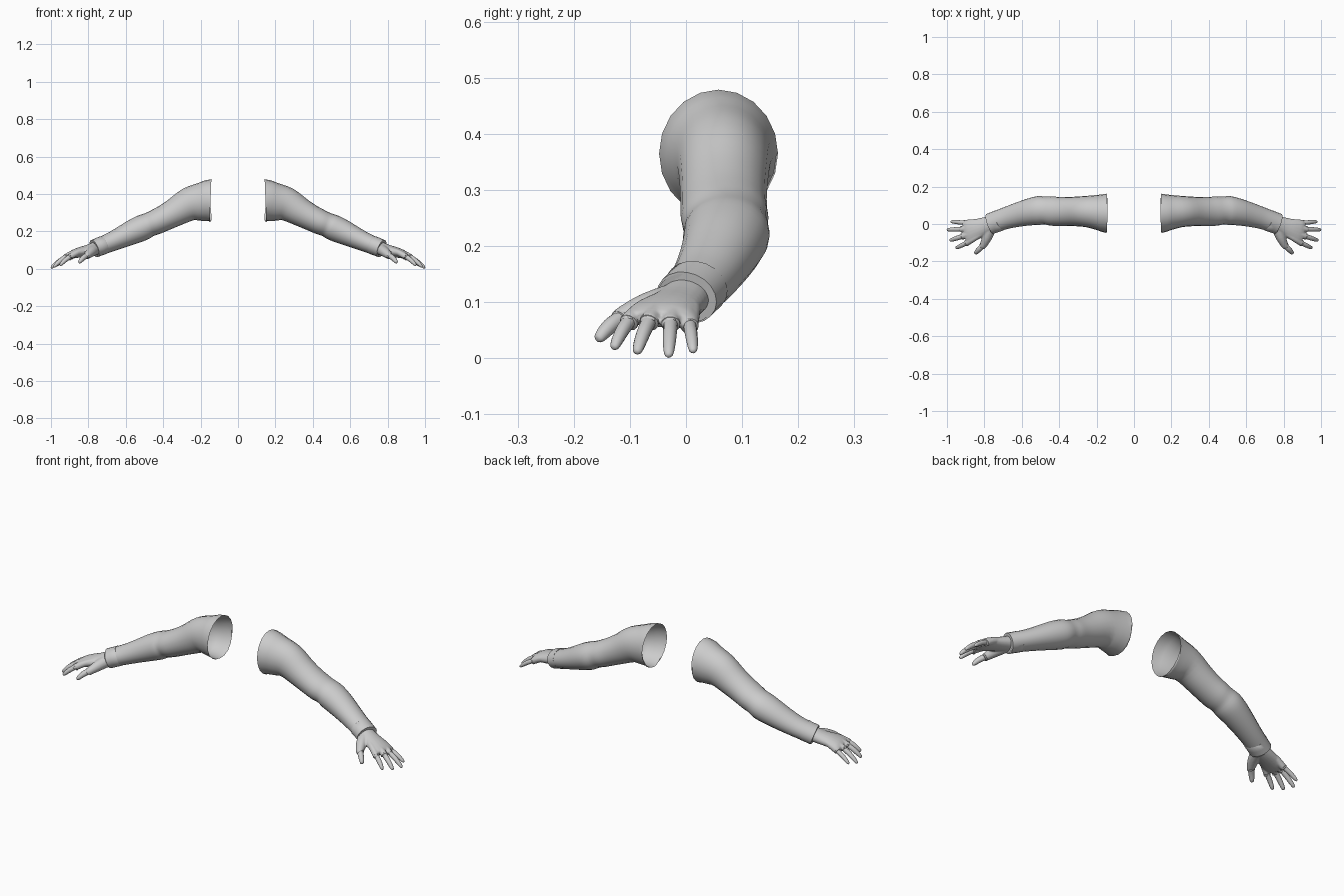
import bpy, bmesh, math
from mathutils import Vector

if "Cube" in bpy.data.objects:
    bpy.data.objects.remove(bpy.data.objects["Cube"])

grey = bpy.data.materials.new("cloth grey")
grey.diffuse_color = (0.6, 0.6, 0.6, 1)
grey.use_nodes = True
grey.node_tree.nodes["Principled BSDF"].inputs["Base Color"].default_value = grey.diffuse_color


def spline(points, steps):
    """Smooth curve through (x, y, z, half_width, half_height) sections."""
    out = []
    n = len(points)
    for i in range(n - 1):
        a, b, c, d = (points[max(0, min(n - 1, i + k))] for k in (-1, 0, 1, 2))
        for s in range(steps):
            t = s / steps
            out.append([0.5 * (2 * q + (r - p) * t + (2 * p - 5 * q + 4 * r - w) * t * t
                               + (3 * q - p - 3 * r + w) * t ** 3)
                        for p, q, r, w in zip(a, b, c, d)])
    out.append(list(points[-1]))
    return out


def tube(bm, points, sides=20, steps=3, cap_start=False, cap_end=False, start_dir=None, roll=0.0):
    """Loft elliptical rings that stay square to the path."""
    secs = spline(points, steps)
    rings = []
    for i, s in enumerate(secs):
        p = Vector(s[:3])
        tan = Vector(secs[min(i + 1, len(secs) - 1)][:3]) - Vector(secs[max(i - 1, 0)][:3])
        if i == 0 and start_dir:
            tan = Vector(start_dir)
        tan.normalize()
        side = Vector((0, math.cos(roll), math.sin(roll)))
        side = (side - tan * side.dot(tan)).normalized()
        up = tan.cross(side)
        rings.append([bm.verts.new(p + side * s[3] * math.cos(a) + up * s[4] * math.sin(a))
                      for a in (2 * math.pi * k / sides for k in range(sides))])
    for r0, r1 in zip(rings, rings[1:]):
        for k in range(sides):
            j = (k + 1) % sides
            bm.faces.new((r0[k], r0[j], r1[j], r1[k]))
    if cap_start:
        bm.faces.new(rings[0][::-1])
    if cap_end:
        bm.faces.new(rings[-1])


def finish(name, bm, remesh=0.0):
    """Turn the mesh into a smooth object mirrored to the other arm."""
    bmesh.ops.recalc_face_normals(bm, faces=bm.faces)
    me = bpy.data.meshes.new(name)
    bm.to_mesh(me)
    bm.free()
    me.materials.append(grey)
    ob = bpy.data.objects.new(name, me)
    bpy.context.collection.objects.link(ob)
    for o in bpy.context.selected_objects:
        o.select_set(False)
    ob.select_set(True)
    bpy.context.view_layer.objects.active = ob
    if remesh:
        m = ob.modifiers.new("fuse", 'REMESH')
        m.mode = 'VOXEL'
        m.voxel_size = remesh
        m.use_smooth_shade = True
        s = ob.modifiers.new("soften", 'SMOOTH')
        s.factor = 0.5
        s.iterations = 3
        bpy.ops.object.shade_smooth()
    else:
        bpy.ops.object.shade_smooth_by_angle(angle=math.radians(50))
    mir = ob.modifiers.new("other arm", 'MIRROR')
    mir.use_axis = (True, False, False)
    mir.use_mirror_merge = False
    return ob


# Sleeve, open at the shoulder, with soft folds around the elbow
bm = bmesh.new()
tube(bm, [
    (0.147, 0.058, 0.365, 0.106, 0.114),
    (0.20, 0.063, 0.357, 0.093, 0.102),
    (0.26, 0.067, 0.345, 0.083, 0.090),
    (0.33, 0.067, 0.306, 0.078, 0.077),
    (0.39, 0.067, 0.274, 0.077, 0.070),
    (0.44, 0.069, 0.250, 0.078, 0.067),
    (0.475, 0.072, 0.236, 0.074, 0.065),
    (0.51, 0.072, 0.220, 0.077, 0.069),
    (0.56, 0.064, 0.198, 0.072, 0.066),
    (0.62, 0.050, 0.170, 0.065, 0.058),
    (0.68, 0.033, 0.143, 0.059, 0.051),
    (0.725, 0.018, 0.125, 0.056, 0.048),
], start_dir=(1, 0, 0.04))
finish("sleeve", bm)

# Cuff band with a rolled-in lip
bm = bmesh.new()
tube(bm, [
    (0.718, 0.020, 0.128, 0.055, 0.047),
    (0.720, 0.019, 0.127, 0.058, 0.050),
    (0.745, 0.010, 0.117, 0.057, 0.049),
    (0.768, 0.001, 0.108, 0.057, 0.049),
    (0.770, 0.000, 0.107, 0.054, 0.046),
    (0.765, 0.002, 0.109, 0.043, 0.036),
], steps=1)
finish("cuff", bm)

# Finger base and tip positions, and base radius
digits = {
    "little": ((0.900, 0.006, 0.062), (0.980, 0.013, 0.012), 0.0115),
    "ring": ((0.915, -0.027, 0.066), (1.000, -0.031, 0.004), 0.0125),
    "middle": ((0.911, -0.064, 0.069), (0.985, -0.088, 0.010), 0.013),
    "index": ((0.890, -0.099, 0.069), (0.952, -0.129, 0.018), 0.0125),
    "thumb": ((0.805, -0.112, 0.073), (0.850, -0.158, 0.033), 0.0145),
}

# Glove: palm, knuckle ridges and thumb mound fused into one skin
bm = bmesh.new()
tube(bm, [
    (0.745, 0.006, 0.115, 0.042, 0.036),
    (0.80, -0.012, 0.099, 0.048, 0.031),
    (0.85, -0.030, 0.087, 0.056, 0.027),
    (0.885, -0.042, 0.077, 0.061, 0.022),
    (0.905, -0.047, 0.070, 0.054, 0.015),
], cap_start=True, cap_end=True)
wrist = Vector((0.77, -0.002, 0.115))
for name, (base, tip, r) in digits.items():
    b = Vector(base)
    d = (Vector(tip) - b).normalized()
    end = b + d * 0.008
    if name == "thumb":
        start, mid = Vector((0.765, -0.015, 0.104)), Vector((0.785, -0.07, 0.090))
        sizes = (0.032, 0.027, 0.020)
    else:
        start = wrist + Vector((0, (b.y + 0.045) * 0.4, 0))
        mid = start.lerp(b, 0.65) + Vector((0, 0, 0.006))
        sizes = (0.012, 0.016, 0.0165)
    tube(bm, [(*p, s, s) for p, s in zip((start, mid, b), sizes)] + [(*end, r + 0.004, r + 0.004)],
         sides=14, cap_start=True, cap_end=True)
finish("glove", bm, remesh=0.004)

# Bare fingers, slightly curled, each with a hem ring at the glove edge
for name, (base, tip, r) in digits.items():
    b, t = Vector(base), Vector(tip)
    d = (t - b).normalized()
    lift = Vector((0, 0, 0.005))
    bm = bmesh.new()
    tube(bm, [
        (*(b - d * 0.01), r, r),
        (*(b.lerp(t, 0.25) + lift * 0.7), r, r),
        (*(b.lerp(t, 0.5) + lift), r * 0.97, r * 0.97),
        (*(b.lerp(t, 0.78) + lift * 0.6), r * 0.85, r * 0.82),
        (*b.lerp(t, 0.95), r * 0.62, r * 0.55),
        (*t, r * 0.2, r * 0.2),
    ], sides=12, steps=2, cap_start=True, cap_end=True)
    finish(name + "_finger", bm)

    bm = bmesh.new()
    tube(bm, [(*(b + d * o), r + w, r + w) for o, w in
              ((0.002, 0.002), (0.004, 0.0045), (0.009, 0.0045), (0.011, -0.001))],
         sides=14, steps=1)
    finish(name + "_hem", bm)
